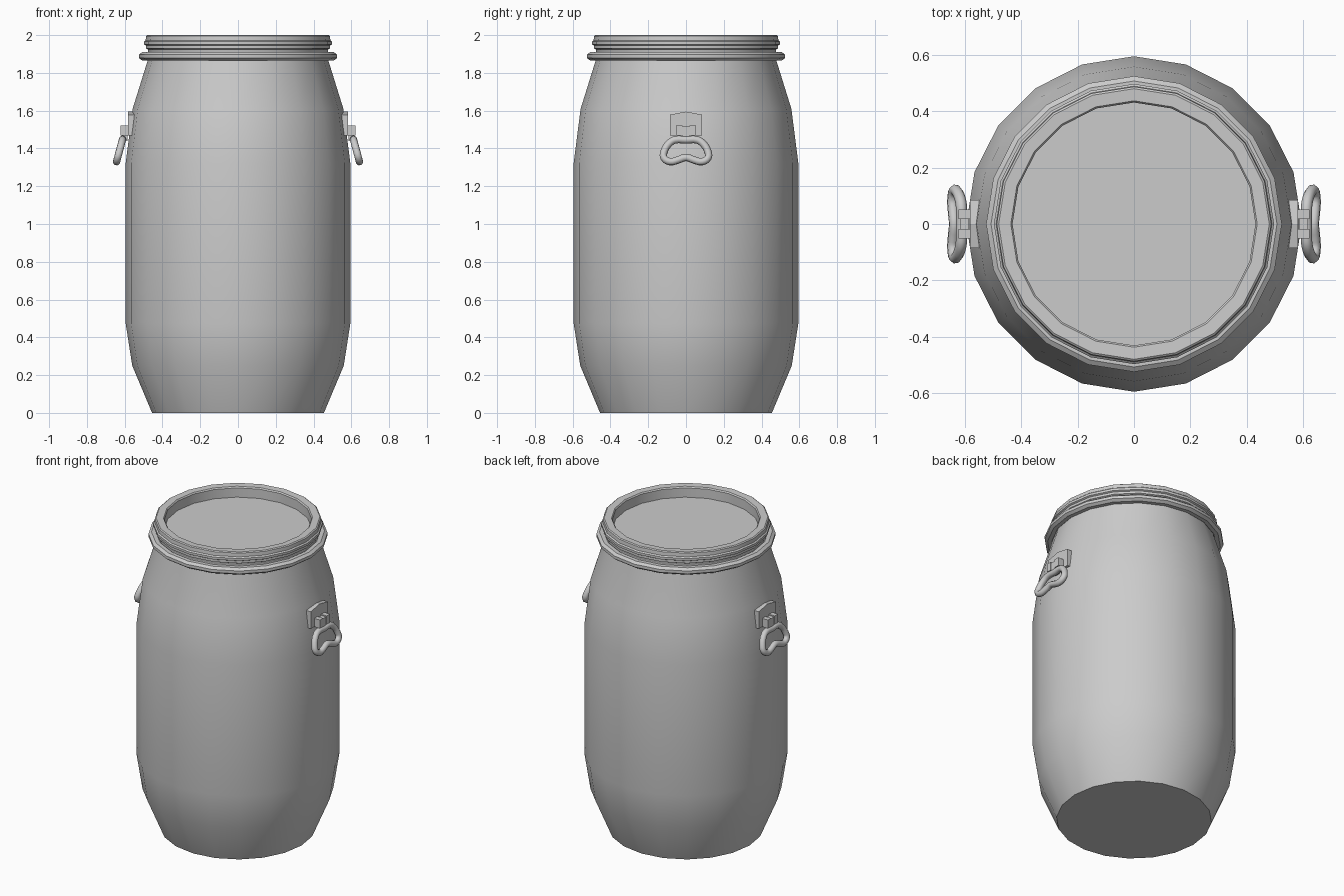
import bpy, bmesh, math

if "Cube" in bpy.data.objects:
    bpy.data.objects.remove(bpy.data.objects["Cube"])

SIDES = 20

def make_object(name, bm, smooth=35):
    bmesh.ops.recalc_face_normals(bm, faces=bm.faces[:])
    me = bpy.data.meshes.new(name)
    bm.to_mesh(me)
    bm.free()
    ob = bpy.data.objects.new(name, me)
    bpy.context.collection.objects.link(ob)
    if smooth:
        bpy.ops.object.select_all(action='DESELECT')
        bpy.context.view_layer.objects.active = ob
        ob.select_set(True)
        bpy.ops.object.shade_smooth_by_angle(angle=math.radians(smooth))
    return ob

def lathe(name, profile, closed=False):
    """Turn an (r, z) profile round z; open profiles are capped at both ends."""
    bm = bmesh.new()
    rings = []
    for r, z in profile:
        rings.append([bm.verts.new((r * math.cos(2 * math.pi * i / SIDES),
                                    r * math.sin(2 * math.pi * i / SIDES), z))
                      for i in range(SIDES)])
    pairs = list(zip(rings, rings[1:] + rings[:1])) if closed else list(zip(rings, rings[1:]))
    for a, b in pairs:
        for i in range(SIDES):
            j = (i + 1) % SIDES
            bm.faces.new((a[i], a[j], b[j], b[i]))
    if not closed:
        bm.faces.new(rings[0])
        bm.faces.new(rings[-1])
    return make_object(name, bm)

def prism(name, outline, x0, x1, side):
    """Extrude a (y, z) outline from x0 to x1 on the given side."""
    bm = bmesh.new()
    a = [bm.verts.new((side * x0, y, z)) for y, z in outline]
    b = [bm.verts.new((side * x1, y, z)) for y, z in outline]
    bm.faces.new(a)
    bm.faces.new(b)
    for i in range(len(a)):
        j = (i + 1) % len(a)
        bm.faces.new((a[i], a[j], b[j], b[i]))
    return make_object(name, bm, 0)

def rect(y0, y1, z0, z1):
    return [(y0, z0), (y1, z0), (y1, z1), (y0, z1)]

# Barrel body with tapered shoulders
lathe("barrel_body", [(0.455, 0), (0.56, 0.25), (0.595, 0.475), (0.595, 1.32),
                      (0.558, 1.61), (0.48, 1.86), (0.475, 1.92)])

# Lid with a raised rim and a recessed centre
lathe("lid", [(0.472, 1.89), (0.478, 1.925), (0.488, 1.93), (0.488, 1.945), (0.497, 1.95),
              (0.497, 1.965), (0.489, 1.972), (0.487, 1.995), (0.48, 2.0),
              (0.437, 1.998), (0.431, 1.99), (0.431, 1.93)])

# Clamp ring round the neck
lathe("clamp_ring", [(0.495 + 0.032 * math.cos(a), 1.888 + 0.024 * math.sin(a))
                     for a in (2 * math.pi * (i + 0.5) / 8 for i in range(8))], closed=True)

# Right half of the bean-shaped handle centreline (y, z)
HALF = [(0, 1.445), (0.06, 1.445), (0.092, 1.424), (0.115, 1.385),
        (0.118, 1.352), (0.085, 1.33), (0.048, 1.337), (0, 1.352)]
LOOP = HALF + [(-y, z) for y, z in HALF[-2:0:-1]]

for side, tag in ((1, "right"), (-1, "left")):
    # Bracket plate, hinge lugs and pin
    prism("bracket_plate_" + tag, [(-0.086, 1.468), (0.086, 1.468), (0.086, 1.578),
                                   (0, 1.595), (-0.086, 1.578)], 0.53, 0.582, side)
    for k in (-1, 1):
        y0, y1 = sorted((k * 0.018, k * 0.052))
        prism("hinge_lug_" + tag, rect(y0, y1, 1.468, 1.522), 0.57, 0.622, side)
    prism("hinge_knuckle_" + tag, rect(-0.018, 0.018, 1.44, 1.515), 0.585, 0.618, side)

    # Swinging handle, leaning outwards
    cu = bpy.data.curves.new("handle_" + tag, 'CURVE')
    cu.dimensions = '3D'
    sp = cu.splines.new('BEZIER')
    sp.bezier_points.add(len(LOOP) - 1)
    for p, (y, z) in zip(sp.bezier_points, LOOP):
        p.co = (side * (0.612 + (1.445 - z) * 0.27), y, z)
        p.handle_left_type = p.handle_right_type = 'AUTO'
    sp.use_cyclic_u = True
    sp.resolution_u = 3
    cu.bevel_depth = 0.02
    cu.bevel_resolution = 2
    ob = bpy.data.objects.new("handle_" + tag, cu)
    bpy.context.collection.objects.link(ob)
